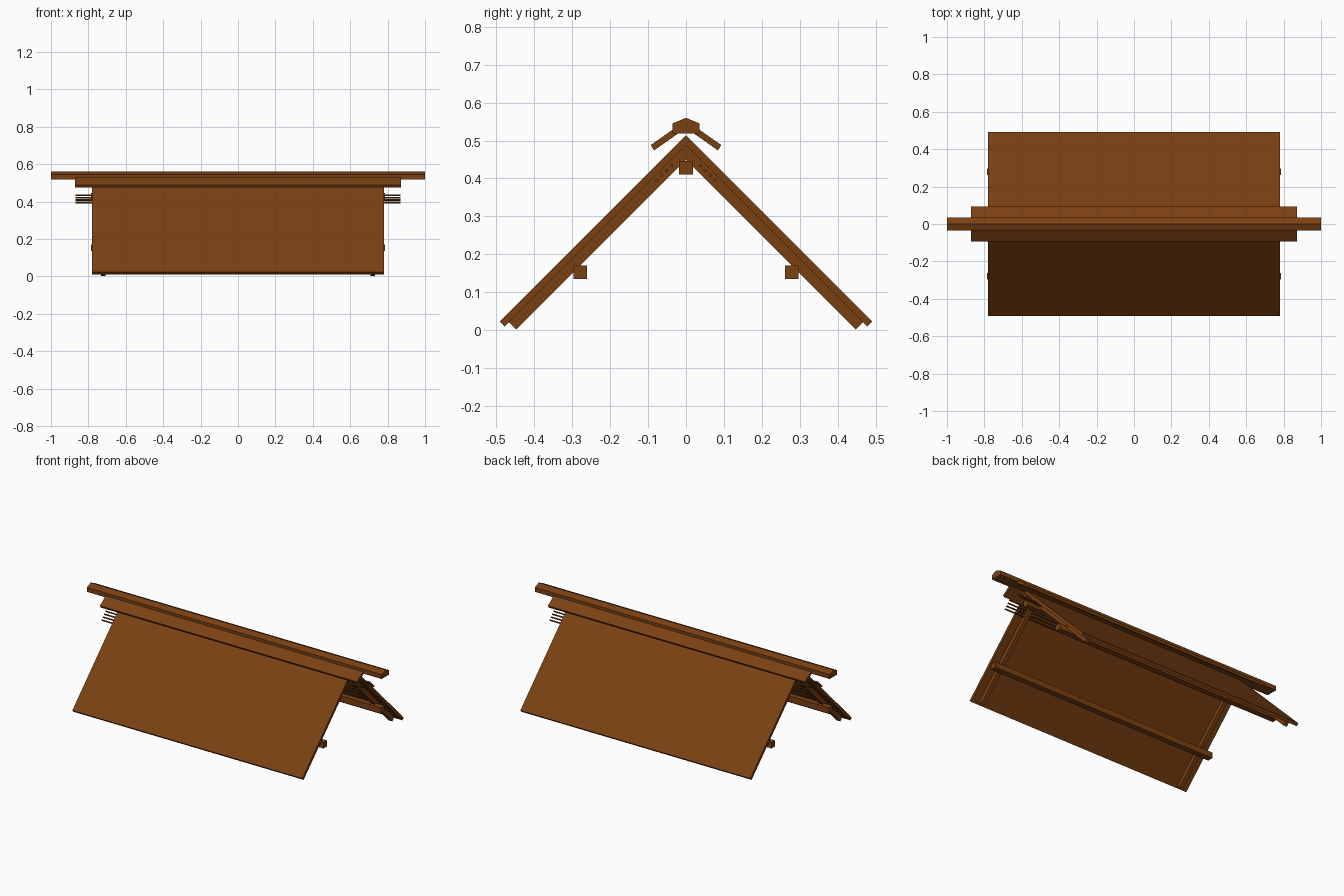
import bpy, bmesh
from math import cos, sin, pi

cube = bpy.data.objects.get("Cube")
if cube:
    bpy.data.objects.remove(cube, do_unlink=True)

wood = bpy.data.materials.new("brown_wood")
wood.use_nodes = True
COLOR = (0.195, 0.052, 0.006, 1)
wood.diffuse_color = COLOR
wood.node_tree.nodes["Principled BSDF"].inputs["Base Color"].default_value = COLOR


def beam(name, profile, x0, x1):
    """Extrude a (y, z) profile along x."""
    bm = bmesh.new()
    face = bm.faces.new([bm.verts.new((x0, y, z)) for y, z in profile])
    out = bmesh.ops.extrude_face_region(bm, geom=[face])
    moved = [v for v in out["geom"] if isinstance(v, bmesh.types.BMVert)]
    bmesh.ops.translate(bm, verts=moved, vec=(x1 - x0, 0, 0))
    bmesh.ops.recalc_face_normals(bm, faces=bm.faces)
    mesh = bpy.data.meshes.new(name)
    bm.to_mesh(mesh)
    bm.free()
    mesh.materials.append(wood)
    obj = bpy.data.objects.new(name, mesh)
    bpy.context.collection.objects.link(obj)
    return obj


def square(y, z, r):
    return [(y - r, z - r), (y + r, z - r), (y + r, z + r), (y - r, z + r)]


def slope(side, outer, inner, foot):
    """Half of a 45 degree gable, between two apex heights."""
    shift = (outer - inner) / 2
    return [(0, outer), (side * foot, outer - foot),
            (side * (foot - shift), outer - foot - shift), (0, inner)]


for side, label in ((-1, "front"), (1, "back")):
    # Roof slope and the rafters under it
    beam(label + "_roof_panel", slope(side, 0.514, 0.488, 0.491), -0.78, 0.78)
    for x, end in ((-0.72, "right"), (0.72, "left")):
        beam(f"{label}_{end}_rafter", slope(side, 0.488, 0.45, 0.467), x - 0.0125, x + 0.0125)
    # Purlin halfway down
    beam(label + "_purlin", square(side * 0.279, 0.153, 0.018), -0.787, 0.787)
    # Thin battens running through the rafters near the ridge
    for i in range(4):
        y, z = side * (0.038 + 0.013 * i), 0.434 - 0.013 * i
        ring = [(y + 0.0045 * cos(k * pi / 4), z + 0.0045 * sin(k * pi / 4)) for k in range(8)]
        beam(f"{label}_batten_{i + 1}", ring, -0.87, 0.87)
    # Sloping board under the ridge cap
    board = [(0.015, 0.543), (0.093, 0.488), (0.084, 0.474), (0.006, 0.529)]
    beam(label + "_ridge_board", [(side * y, z) for y, z in board], -0.872, 0.872)

# Ridge beam inside and peaked cap on top
beam("ridge_beam", square(0, 0.428, 0.018), -0.787, 0.787)
beam("ridge_cap", [(-0.036, 0.518), (0.036, 0.518), (0.036, 0.545),
                   (0, 0.56), (-0.036, 0.545)], -1, 1)
